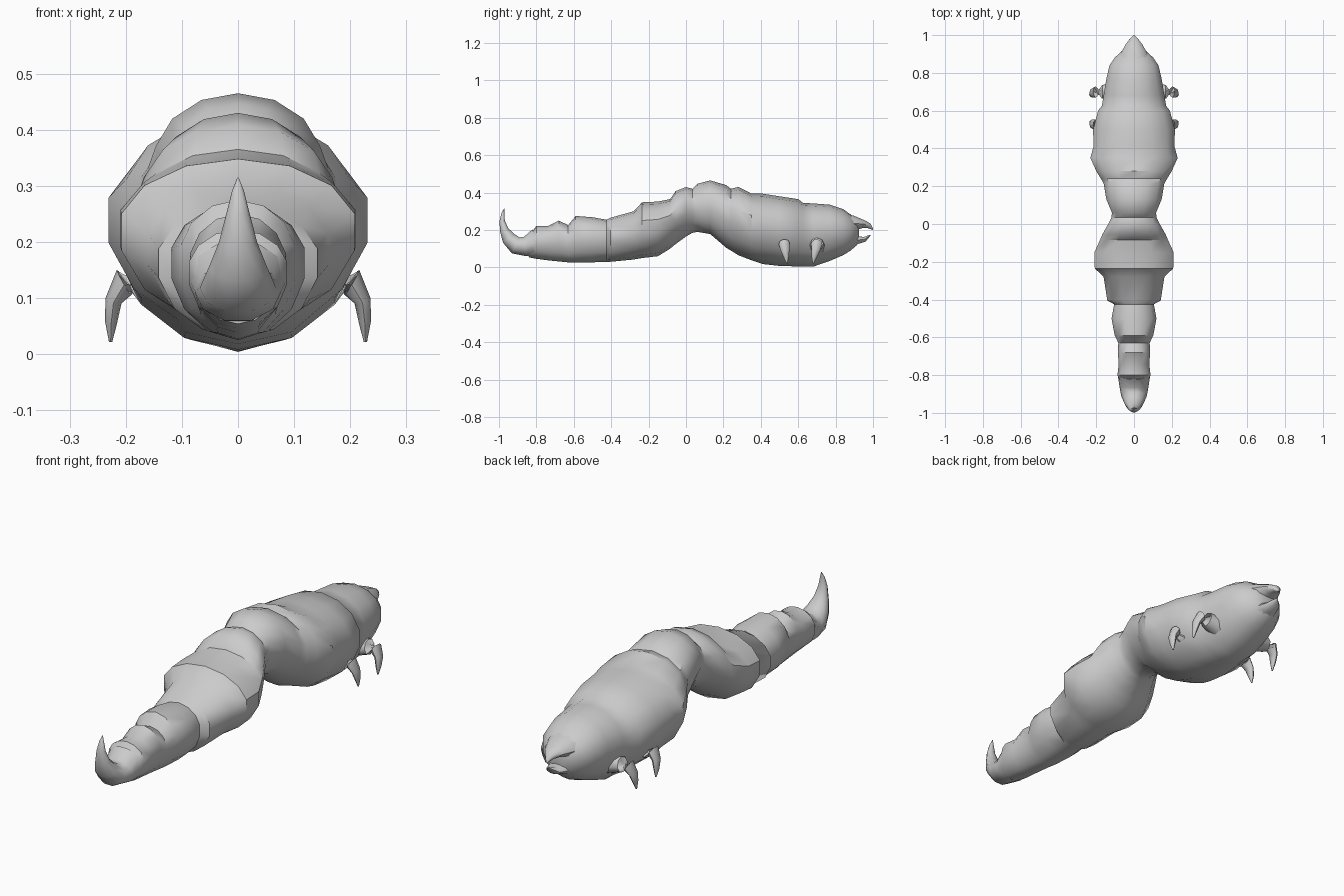
import bpy, bmesh, math
from mathutils import Vector

SIDES = 14


def finish(name, bm, angle=38):
    bmesh.ops.recalc_face_normals(bm, faces=bm.faces)
    me = bpy.data.meshes.new(name)
    bm.to_mesh(me)
    bm.free()
    ob = bpy.data.objects.new(name, me)
    bpy.context.collection.objects.link(ob)
    bpy.ops.object.select_all(action='DESELECT')
    ob.select_set(True)
    bpy.context.view_layer.objects.active = ob
    bpy.ops.object.shade_smooth_by_angle(angle=math.radians(angle))
    return ob


def loft(name, rings, angle=38):
    """Skin a list of rings (each a list of points) and cap both ends."""
    bm = bmesh.new()
    loops = [[bm.verts.new(p) for p in ring] for ring in rings]
    n = len(loops[0])
    for a, b in zip(loops, loops[1:]):
        for i in range(n):
            j = (i + 1) % n
            bm.faces.new((a[i], a[j], b[j], b[i]))
    bm.faces.new(loops[0])
    bm.faces.new(loops[-1])
    return finish(name, bm, angle)


def body_ring(y, bottom, top, w):
    h = top - bottom
    mid = bottom + 0.58 * h
    pts = []
    for i in range(SIDES):
        t = 2 * math.pi * i / SIDES
        c = math.cos(t)
        pts.append((w * math.sin(t), y, mid + c * h * (0.42 if c > 0 else 0.58)))
    return pts


def tube(name, path, n=8, angle=50):
    """Tapered tube; path rows are x, y, z, side radius, radius across."""
    pts = [Vector(p[:3]) for p in path]
    rings = []
    for k, p in enumerate(path):
        d = (pts[min(k + 1, len(pts) - 1)] - pts[max(k - 1, 0)]).normalized()
        side = Vector((1, 0, 0)) - d * d.x
        side.normalize()
        up = side.cross(d)
        rings.append([pts[k] + side * p[3] * math.cos(2 * math.pi * i / n)
                      + up * p[4] * math.sin(2 * math.pi * i / n) for i in range(n)])
    return loft(name, rings, angle)


# Segmented body: y, belly height, back height, half width
body = [
    (-.84, .054, .17, .070), (-.80, .046, .222, .090), (-.74, .038, .220, .083),
    (-.68, .032, .250, .088), (-.63, .027, .226, .085), (-.59, .025, .275, .105),
    (-.50, .027, .268, .122), (-.425, .03, .255, .108), (-.405, .03, .265, .145),
    (-.28, .042, .300, .165), (-.235, .05, .348, .213), (-.15, .06, .352, .215),
    (-.085, .10, .365, .185), (-.055, .125, .408, .172), (.00, .165, .430, .140),
    (.035, .185, .420, .122), (.06, .190, .447, .120), (.13, .178, .465, .150),
    (.215, .105, .440, .165), (.24, .09, .420, .180), (.28, .065, .430, .205),
    (.35, .038, .395, .237), (.41, .018, .394, .220), (.50, .008, .380, .222),
    (.60, .005, .365, .195), (.625, .005, .345, .175), (.68, .004, .342, .165),
    (.77, .035, .335, .150), (.84, .065, .312, .133), (.88, .09, .283, .105),
    (.915, .12, .255, .068), (.925, .15, .215, .030),
]
loft("segmented_body", [body_ring(*r) for r in body])

# Hooked tail spike
tube("tail_spike", [
    (0, -.80, .130, .086, .080), (0, -.86, .112, .077, .055), (0, -.91, .118, .068, .050),
    (0, -.948, .155, .052, .040), (0, -.972, .20, .034, .025), (0, -.983, .25, .021, .015),
    (0, -.979, .29, .011, .008), (0, -.972, .315, .001, .001)], 10)

# Mouth: overhanging upper beak and smaller lower jaw
tube("upper_beak", [
    (0, .84, .235, .090, .062), (0, .90, .235, .072, .042), (0, .95, .232, .045, .022),
    (0, .98, .222, .022, .015), (0, 1.0, .202, .003, .002)], 10)
tube("lower_jaw", [
    (0, .86, .14, .075, .045), (0, .92, .147, .048, .022),
    (0, .955, .15, .034, .014), (0, .985, .172, .004, .003)], 10)

# Two pairs of clawed legs, mirrored left and right
for label, y, lean in (("rear", .525, .015), ("front", .70, -.02)):
    leg = tube(label + "_legs", [
        (.11, y, .115, .045, .045), (.17, y, .125, .034, .036),
        (.203, y, .128, .026, .030), (.222, y + lean * .3, .095, .015, .024),
        (.226, y + lean * .7, .058, .011, .015), (.227, y + lean, .022, .003, .003)])
    mod = leg.modifiers.new("mirror", 'MIRROR')
    mod.use_axis[0] = True
